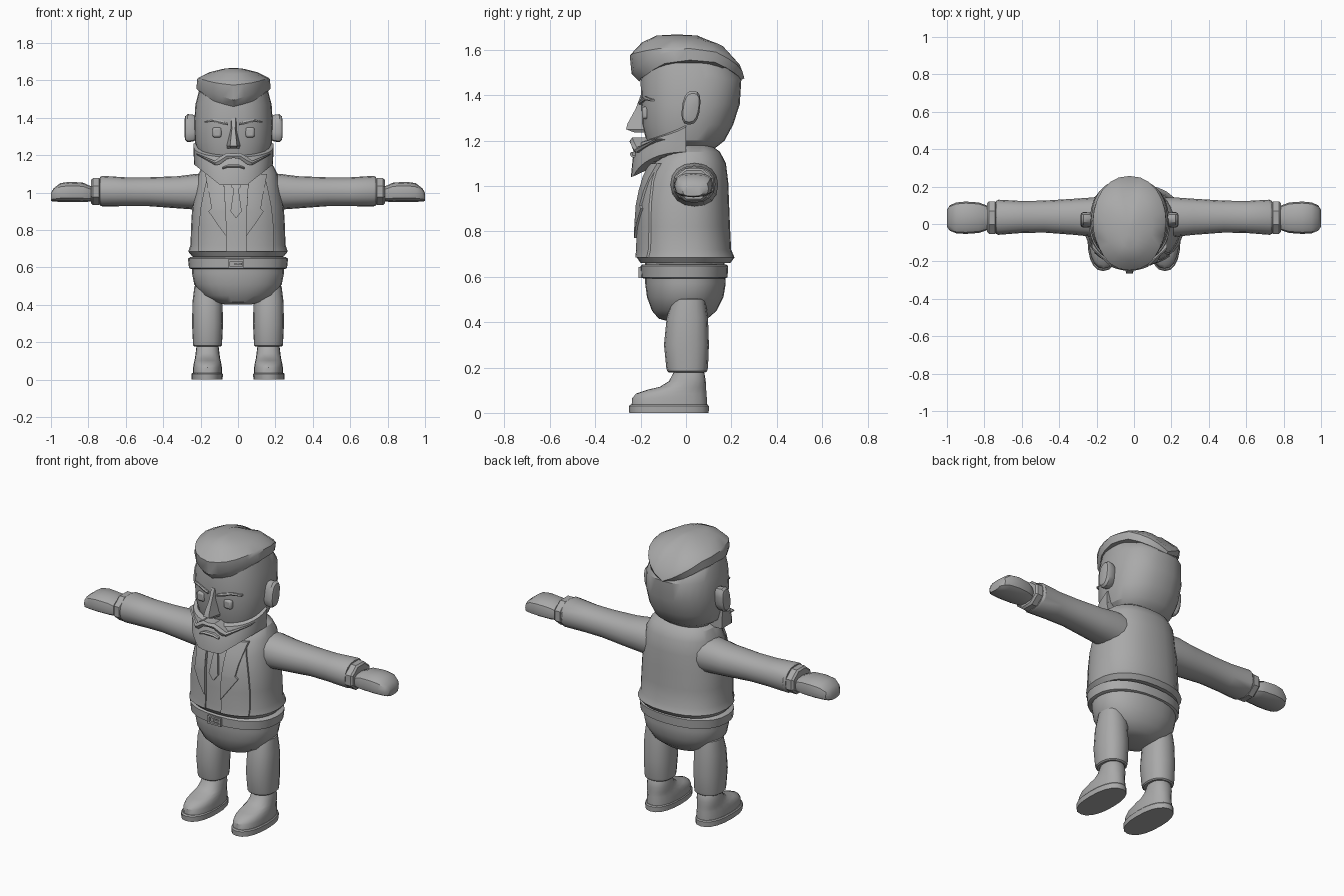
import bpy, bmesh, math

grey = bpy.data.materials.new("plain grey")
grey.diffuse_color = (0.4, 0.4, 0.4, 1)
HX = -0.024  # head is slightly off the body's middle


def spow(v, e):
    return math.copysign(abs(v) ** e, v)


def ring(z, rx, y0, y1, xc=0.0, p=2.3, n=28, turn=0.0):
    """Rounded cross-section between y0 and y1 at height z."""
    pts = []
    for i in range(n):
        a = 2 * math.pi * (i + turn) / n
        pts.append((xc + rx * spow(math.cos(a), 2 / p),
                    (y0 + y1) / 2 + (y1 - y0) / 2 * spow(math.sin(a), 2 / p), z))
    return pts


def loft(name, rings, closed=True):
    """Skin a list of equal-length point loops and cap both ends."""
    bm = bmesh.new()
    vs = [[bm.verts.new(p) for p in r] for r in rings]
    n = len(rings[0])
    for a, b in zip(vs, vs[1:]):
        for i in range(n):
            j = (i + 1) % n
            bm.faces.new((a[i], a[j], b[j], b[i]))
    if closed:
        bm.faces.new(vs[0])
        bm.faces.new(vs[-1])
    bmesh.ops.remove_doubles(bm, verts=bm.verts, dist=1e-4)
    bmesh.ops.recalc_face_normals(bm, faces=bm.faces)
    me = bpy.data.meshes.new(name)
    bm.to_mesh(me)
    bm.free()
    me.materials.append(grey)
    ob = bpy.data.objects.new(name, me)
    bpy.context.collection.objects.link(ob)
    return ob


def box(name, c, size, bevel=0.0, segs=2):
    x, y, z = (v / 2 for v in size)
    rings = [[(c[0] + i * x, c[1] + j * y, c[2] + k * z)
              for i, j in ((-1, -1), (1, -1), (1, 1), (-1, 1))] for k in (-1, 1)]
    ob = loft(name, rings)
    if bevel:
        m = ob.modifiers.new("round", "BEVEL")
        m.width, m.segments = bevel, segs
    return ob


# torso (jacket body with flared hem)
TORSO = [(0.66, 0.245, -0.2, 0.195), (0.685, 0.266, -0.217, 0.214), (0.72, 0.254, -0.213, 0.199),
         (0.82, 0.251, -0.212, 0.194), (0.92, 0.245, -0.205, 0.19), (1.02, 0.228, -0.185, 0.186),
         (1.1, 0.212, -0.15, 0.176), (1.15, 0.185, -0.11, 0.15), (1.18, 0.13, -0.06, 0.11)]
loft("jacket", [ring(*t) for t in TORSO])


def chest(x, z):
    """Front y of the torso at x, z."""
    for a, b in zip(TORSO, TORSO[1:]):
        if a[0] <= z <= b[0]:
            t = (z - a[0]) / (b[0] - a[0])
            rx, y0, y1 = (a[k] + (b[k] - a[k]) * t for k in (1, 2, 3))
            f = max(0, 1 - abs(x / rx) ** 2.3) ** (1 / 2.3)
            return (y0 + y1) / 2 - (y1 - y0) / 2 * f
    return 0


def plate(name, rows, out, cols=6):
    """Thin cloth panel following the chest; rows are (z, x start, x end)."""
    rings = []
    for z, xa, xb in rows:
        xs = [xa + (xb - xa) * i / cols for i in range(cols + 1)]
        rings.append([(x, chest(x, z) - out, z) for x in xs] +
                     [(x, chest(x, z) + 0.01, z) for x in reversed(xs)])
    loft(name, rings)


C = -0.01
for s, side in ((-1, "left"), (1, "right")):
    def m(rows):
        return [(z, C + s * a, C + s * b) for z, a, b in rows]
    plate(side + "_jacket_front", m([(0.685, 0.052, 0.2), (0.72, 0.052, 0.2), (0.82, 0.052, 0.2),
                                     (0.92, 0.056, 0.19), (1.02, 0.062, 0.17), (1.1, 0.07, 0.15)]), 0.008)
    plate(side + "_lapel", m([(0.77, 0.052, 0.056), (0.83, 0.052, 0.1), (0.9, 0.055, 0.148),
                              (0.915, 0.056, 0.132), (0.98, 0.06, 0.142), (1.04, 0.065, 0.155),
                              (1.1, 0.075, 0.165)]), 0.018)
plate("tie", [(0.865, C - 0.002, C + 0.002), (0.9, C - 0.03, C + 0.03),
              (1.02, C - 0.013, C + 0.013), (1.03, C - 0.026, C + 0.026), (1.08, C - 0.03, C + 0.03)], 0.012)

# hips and belt
loft("hips", [ring(*t, p=2.2) for t in [
    (0.402, 0.07, -0.07, 0.06), (0.415, 0.13, -0.12, 0.095), (0.45, 0.192, -0.15, 0.135),
    (0.51, 0.234, -0.172, 0.165), (0.57, 0.246, -0.18, 0.175), (0.67, 0.24, -0.18, 0.17)]])
loft("belt", [ring(*t) for t in [(0.592, 0.25, -0.185, 0.17), (0.597, 0.262, -0.198, 0.183),
                                 (0.648, 0.268, -0.2, 0.186), (0.655, 0.255, -0.19, 0.175)]])
for z in (0.6, 0.637):
    box("buckle_bar", (C, -0.2, z), (0.085, 0.02, 0.01))
for x in (-0.038, 0.038):
    box("buckle_side", (C + x, -0.2, 0.618), (0.01, 0.02, 0.046))
box("buckle_pin", (C + 0.012, -0.2, 0.618), (0.04, 0.014, 0.012))

for s, side in ((-1, "left"), (1, "right")):
    # leg, shoe and sole
    X = s * 0.163
    loft(side + "_leg", [ring(*t, xc=X, n=16) for t in [
        (0.178, 0.07, -0.075, 0.085), (0.184, 0.077, -0.083, 0.093), (0.2, 0.078, -0.087, 0.097),
        (0.3, 0.083, -0.097, 0.101), (0.42, 0.08, -0.085, 0.097), (0.5, 0.07, -0.062, 0.085),
        (0.515, 0.05, -0.04, 0.06)]])
    loft(side + "_shoe", [ring(*t, xc=X, n=20) for t in [
        (0.03, 0.078, -0.24, 0.093), (0.065, 0.077, -0.237, 0.092), (0.085, 0.074, -0.22, 0.09),
        (0.102, 0.07, -0.17, 0.089), (0.115, 0.067, -0.115, 0.088), (0.14, 0.064, -0.075, 0.087),
        (0.172, 0.06, -0.058, 0.082), (0.185, 0.055, -0.05, 0.075)]])
    loft(side + "_sole", [ring(*t, xc=X + s * 0.002, n=20) for t in [
        (0, 0.083, -0.25, 0.1), (0.03, 0.084, -0.252, 0.101), (0.036, 0.079, -0.245, 0.096)]])

    # arm pieces run outwards: (x, half height, y0, y1, centre z)
    def limb(name, rows, p, n, turn=0.0):
        loft(side + name, [[(s * c, b, a) for a, b, c in
                            ring(x, h, y0, y1, xc=zc, p=p, n=n, turn=turn)]
                           for x, h, y0, y1, zc in rows])
    limb("_sleeve", [(0.14, 0.1, -0.075, 0.14, 1.0), (0.22, 0.096, -0.068, 0.142, 1.005),
                     (0.32, 0.086, -0.058, 0.135, 1.002), (0.48, 0.077, -0.046, 0.125, 1.005),
                     (0.6, 0.077, -0.048, 0.123, 1.005), (0.725, 0.082, -0.058, 0.13, 1.008),
                     (0.738, 0.076, -0.052, 0.122, 1.008)], 2.2, 16)
    limb("_cuff", [(0.732, 0.066, -0.045, 0.115, 1.006), (0.742, 0.078, -0.06, 0.128, 1.006),
                   (0.775, 0.078, -0.06, 0.128, 1.006), (0.785, 0.068, -0.05, 0.118, 1.006)], 2, 8, 0.5)
    limb("_hand", [(0.77, 0.035, -0.02, 0.085, 0.995), (0.79, 0.042, -0.035, 0.1, 0.994),
                   (0.83, 0.052, -0.048, 0.115, 1.002), (0.9, 0.054, -0.053, 0.12, 1.004),
                   (0.95, 0.05, -0.05, 0.115, 1.001), (0.985, 0.036, -0.036, 0.1, 0.988),
                   (1.0, 0.022, -0.015, 0.075, 0.977)], 2.8, 12)

# head
loft("head", [ring(*t, xc=HX, p=2.3) for t in [
    (1.15, 0.12, -0.09, 0.1), (1.172, 0.15, -0.14, 0.135), (1.2, 0.185, -0.175, 0.17),
    (1.27, 0.206, -0.193, 0.208), (1.36, 0.211, -0.198, 0.237), (1.47, 0.204, -0.2, 0.244),
    (1.54, 0.186, -0.185, 0.2), (1.6, 0.12, -0.12, 0.1)]])

# beard wraps the front half of the jaw
def arc(i, rx, ry):
    a = math.pi * i / 20
    return HX - rx * spow(math.cos(a), 0.9), -ry * spow(math.sin(a), 0.9)


rows = [[], [], [], [], []]
for i in range(21):
    f = math.sin(math.pi * i / 20)
    x, y = arc(i, 0.2, 0.18)
    rows[0].append((x, y, 1.27 - 0.07 * f ** 0.7))
    x, y = arc(i, 0.215, 0.207)
    rows[1].append((x, y, 1.26 - 0.07 * f ** 0.7))
    x, y = arc(i, 0.213, 0.235)
    rows[2].append((x, y, 1.2 - 0.08 * f))
    x, y = arc(i, 0.21, 0.243)
    zb = 1.04 + 0.11 * min(1, max(0, (abs(x - HX) - 0.07) / 0.14))
    rows[3].append((x, y, zb))
    rows[4].append((x, 0.0, 1.15))
loft("beard", rows + [rows[0]], closed=False)


def ridge(name, cols, out, deep, y_mid):
    """Face bar from columns of (x, z low, z high), wrapped on the face curve."""
    rings = []
    for x, z0, z1 in cols:
        y = -y_mid * math.sqrt(max(0, 1 - (x / 0.23) ** 2))
        zm = (z0 + z1) / 2
        rings.append([(HX + x, y + deep, z0), (HX + x, y - out * 0.7, z0),
                      (HX + x, y - out, zm), (HX + x, y - out * 0.6, z1), (HX + x, y + deep, z1)])
    loft(name, rings)


# moustache, lower lip, nose
ridge("moustache", [(-0.2, 1.205, 1.21), (-0.1, 1.148, 1.17), (-0.075, 1.15, 1.19), (-0.035, 1.18, 1.213), (0, 1.185, 1.208),
                    (0.035, 1.18, 1.213), (0.075, 1.15, 1.19), (0.1, 1.148, 1.17), (0.2, 1.205, 1.21)], 0.025, 0.05, 0.225)
ridge("lower_lip", [(-0.06, 1.125, 1.135), (-0.03, 1.135, 1.15), (0.03, 1.135, 1.15),
                    (0.06, 1.125, 1.135)], 0.02, 0.05, 0.23)
loft("nose", [[(HX - w, -0.17, z), (HX - w * 0.45, -y, z), (HX + w * 0.45, -y, z), (HX + w, -0.17, z)]
              for z, w, y in [(1.235, 0.036, 0.225), (1.25, 0.04, 0.264), (1.275, 0.035, 0.258),
                              (1.34, 0.02, 0.222), (1.4, 0.024, 0.2)]])
for s, side in ((-1, "left"), (1, "right")):
    # eyes, brows and ears
    box(side + "_eye", (HX + s * 0.088, -0.18, 1.322), (0.05, 0.03, 0.055), 0.012)
    ridge(side + "_brow", [(s * 0.03, 1.36, 1.373), (s * 0.06, 1.366, 1.384),
                           (s * 0.11, 1.378, 1.394), (s * 0.155, 1.374, 1.382)], 0.012, 0.03, 0.2)
    loft(side + "_ear", [[(HX + s * x, 0.022 + (z - 1.345) * 0.12 + b * k, z0 + (z - 1.345) * k)
                          for a, b, z in ring(0, 0.075, -0.04, 0.04, n=14, p=2.6)
                          for z in [1.345 + a] for z0 in [1.345]]
                         for x, k in ((0.19, 0.75), (0.215, 0.95), (0.245, 1.0), (0.258, 0.85), (0.262, 0.6))])

# swept-back hair: lower edge, ridge and crown heights from front (0) to back (6)
HAIR = [(0.197, -0.205, 0.24, (1.46, 1.49, 1.54, 1.555, 1.545, 1.5, 1.465)),
        (0.196, -0.24, 0.257, (1.495, 1.53, 1.58, 1.607, 1.59, 1.535, 1.475)),
        (0.186, -0.248, 0.245, (1.575, 1.588, 1.605, 1.615, 1.605, 1.56, 1.51)),
        (0.125, -0.195, 0.17, (1.632, 1.638, 1.643, 1.645, 1.64, 1.625, 1.605)),
        (0.05, -0.13, 0.05, (1.663,) * 7), (0.01, -0.06, -0.02, (1.667,) * 7)]
rings = []
for rx, y0, y1, zs in HAIR:
    r = []
    for i in range(24):
        a = 2 * math.pi * i / 24
        t = 6 * (1 - abs(1 - i / 12))
        k = min(5, int(t))
        r.append((HX + rx * spow(math.sin(a), 0.9),
                  (y0 + y1) / 2 - (y1 - y0) / 2 * math.cos(a), zs[k] + (zs[k + 1] - zs[k]) * (t - k)))
    rings.append(r)
loft("hair", rings)

# smooth shading with sharp creases kept
for ob in bpy.data.objects:
    ob.select_set(True)
    bpy.context.view_layer.objects.active = ob
bpy.ops.object.shade_smooth_by_angle(angle=math.radians(32))
